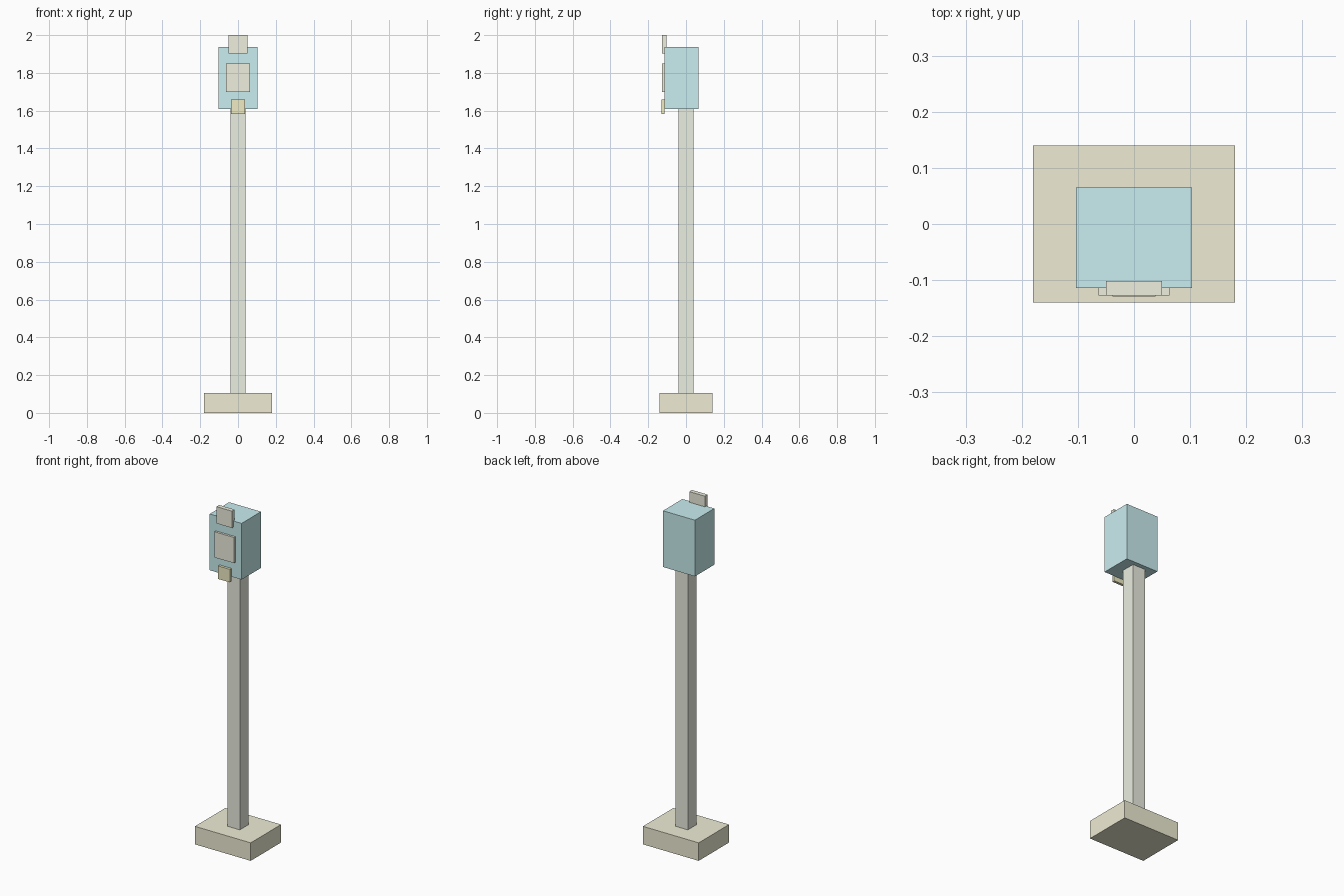
import bpy, bmesh
from mathutils import Vector

if "Cube" in bpy.data.objects:
    bpy.data.objects.remove(bpy.data.objects["Cube"])


def material(name, rgb):
    m = bpy.data.materials.new(name)
    m.diffuse_color = (*rgb, 1)
    m.use_nodes = True
    m.node_tree.nodes["Principled BSDF"].inputs["Base Color"].default_value = m.diffuse_color
    return m


def box(name, lo, hi, mat):
    """Axis-aligned box between two corners."""
    lo, hi = Vector(lo), Vector(hi)
    bm = bmesh.new()
    bmesh.ops.create_cube(bm, size=1)
    bmesh.ops.scale(bm, vec=hi - lo, verts=bm.verts)
    me = bpy.data.meshes.new(name)
    bm.to_mesh(me)
    bm.free()
    me.materials.append(mat)
    ob = bpy.data.objects.new(name, me)
    ob.location = (lo + hi) / 2
    bpy.context.collection.objects.link(ob)
    return ob


tan = material("tan", (0.86, 0.84, 0.66))
sage = material("sage", (0.83, 0.86, 0.75))
cyan = material("cyan", (0.59, 0.85, 0.87))
cream = material("cream", (0.86, 0.86, 0.74))
yellow = material("yellow", (0.86, 0.84, 0.55))

# Foot and post
box("base", (-0.18, -0.14, 0), (0.18, 0.14, 0.105), tan)
box("post", (-0.04, -0.04, 0.105), (0.04, 0.04, 1.61), sage)

# Head housing
box("housing", (-0.103, -0.114, 1.61), (0.103, 0.065, 1.938), cyan)

# Plates on the front of the housing
box("top_plate", (-0.05, -0.127, 1.902), (0.05, -0.102, 2.0), cream)
box("front_panel", (-0.063, -0.127, 1.70), (0.063, -0.114, 1.85), cream)
box("lower_tab", (-0.038, -0.129, 1.582), (0.038, -0.114, 1.658), yellow)
